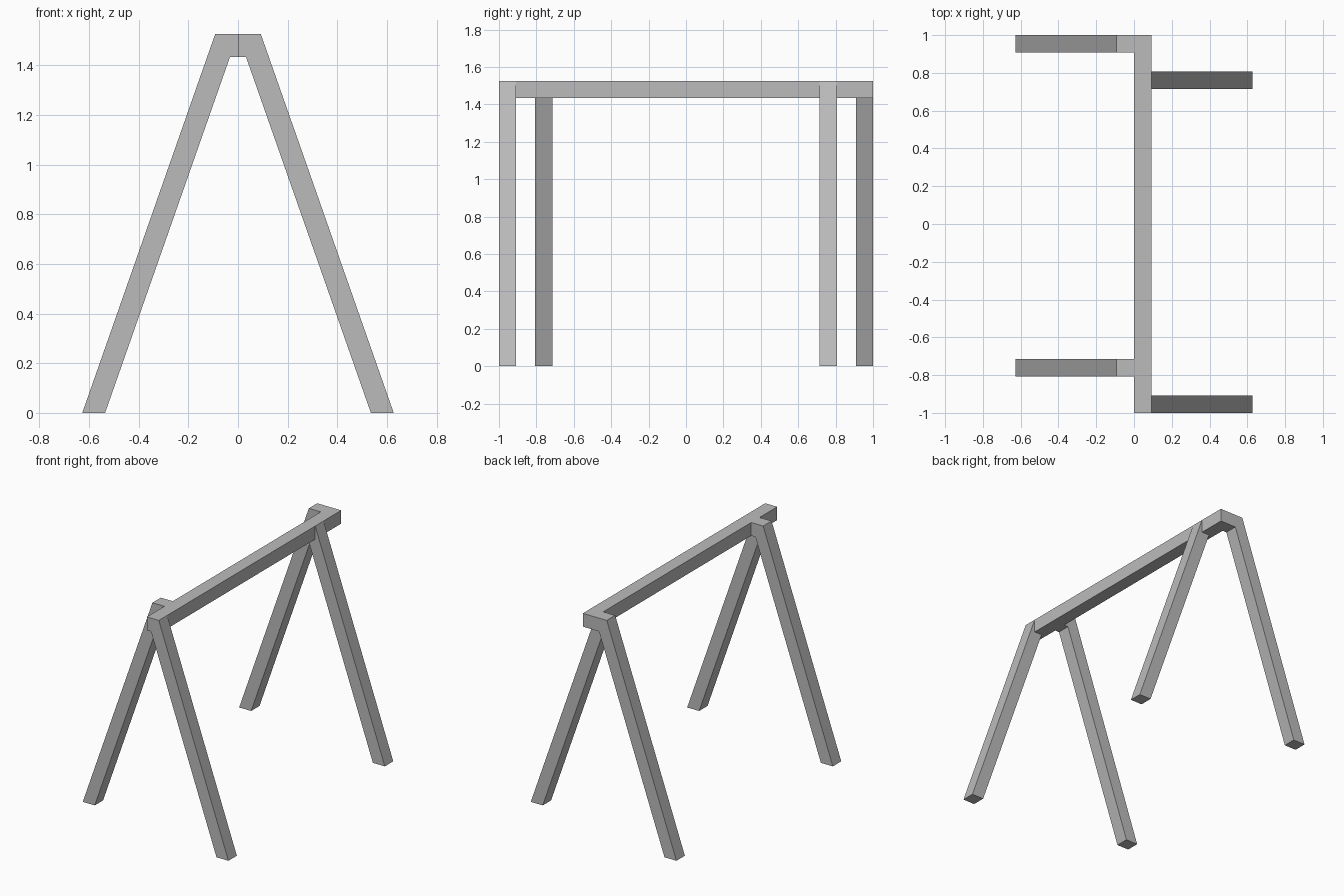
import bpy
import bmesh

cube = bpy.data.objects.get("Cube")
if cube:
    bpy.data.objects.remove(cube, do_unlink=True)

TOP, T, FOOT = 1.525, 0.092, 0.535
UNDER = TOP - T

grey = bpy.data.materials.new("light grey")
grey.use_nodes = True
colour = (0.5, 0.5, 0.5, 1)
grey.diffuse_color = colour
grey.node_tree.nodes["Principled BSDF"].inputs["Base Color"].default_value = colour


def extrude_profile(name, profile, y0, y1):
    """Extrude a flat x-z outline from y0 to y1."""
    bm = bmesh.new()
    face = bm.faces.new([bm.verts.new((x, y0, z)) for x, z in profile])
    ext = bmesh.ops.extrude_face_region(bm, geom=[face])
    moved = [v for v in ext["geom"] if isinstance(v, bmesh.types.BMVert)]
    bmesh.ops.translate(bm, verts=moved, vec=(0, y1 - y0, 0))
    bmesh.ops.recalc_face_normals(bm, faces=bm.faces)
    mesh = bpy.data.meshes.new(name)
    bm.to_mesh(mesh)
    bm.free()
    mesh.materials.append(grey)
    obj = bpy.data.objects.new(name, mesh)
    bpy.context.collection.objects.link(obj)


# Top rail, offset to the left of centre
extrude_profile("top_rail", [(0, UNDER), (T, UNDER), (T, TOP), (0, TOP)], -1, 1)

# Left legs lean out from the rail itself
left_leg = [(0, TOP), (T, TOP), (FOOT + T, 0), (FOOT, 0)]
for name, y in (("front_left_leg", -1), ("back_left_leg", 0.715)):
    extrude_profile(name, left_leg, y, y + T)

# Right legs mirror them, with a flat-bottomed stub joining the rail
inner = FOOT * T / TOP
right_leg = [(0, TOP), (-T, TOP), (-FOOT - T, 0), (-FOOT, 0), (-inner, UNDER), (0, UNDER)]
for name, y in (("front_right_leg", -0.715 - T), ("back_right_leg", 1 - T)):
    extrude_profile(name, right_leg, y, y + T)
